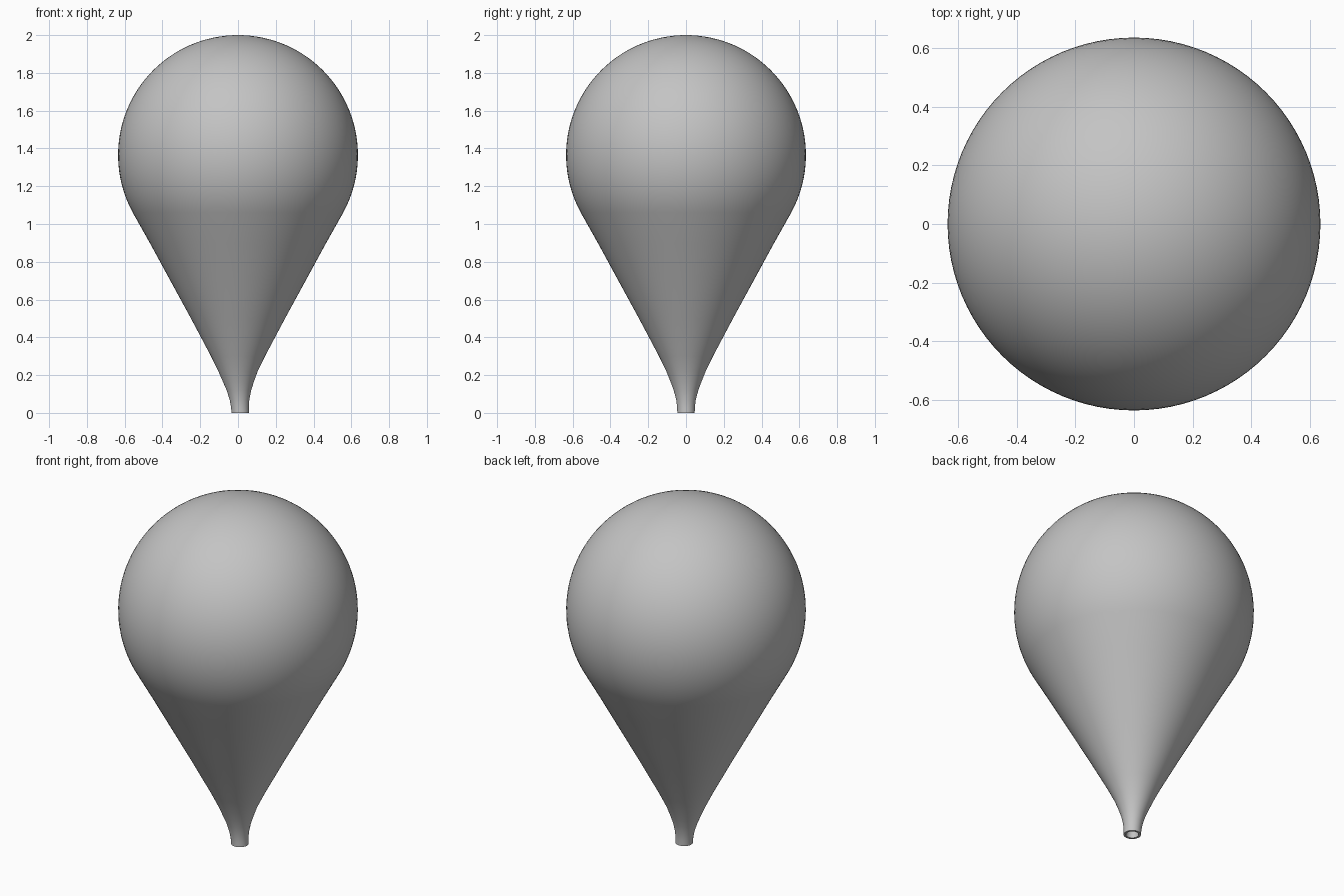
import bpy
import bmesh
from math import sin, cos, pi, radians, atan2

cube = bpy.data.objects.get("Cube")
if cube:
    bpy.data.objects.remove(cube, do_unlink=True)

SEGMENTS = 96
RADIUS = 0.635
CENTRE_Z = 2 - RADIUS


def make_material(name, colour):
    mat = bpy.data.materials.new(name)
    mat.use_nodes = True
    mat.diffuse_color = colour
    mat.node_tree.nodes["Principled BSDF"].inputs["Base Color"].default_value = colour
    return mat


# Profile from the recessed mouth, up the neck and the cone
profile = [(0.03, 0.04), (0.034, 0.0), (0.046, 0.0), (0.047, 0.03),
           (0.052, 0.07), (0.065, 0.12), (0.082, 0.165), (0.104, 0.22),
           (0.143, 0.3), (0.249, 0.5), (0.358, 0.7), (0.467, 0.9)]

# Round top, starting where the cone meets it
start = radians(-28.7)
STEPS = 40
for i in range(STEPS):
    a = start + (pi / 2 - start) * i / STEPS
    profile.append((RADIUS * cos(a), CENTRE_Z + RADIUS * sin(a)))


def neck_shift(z):
    # The neck hangs slightly off centre
    return 0.012 * max(0, 1 - z / 0.2)


# Revolve the profile into a closed skin
bm = bmesh.new()
rings = []
for r, z in profile:
    rings.append([bm.verts.new((r * cos(2 * pi * k / SEGMENTS) + neck_shift(z),
                                r * sin(2 * pi * k / SEGMENTS), z))
                  for k in range(SEGMENTS)])
for low, high in zip(rings, rings[1:]):
    for k in range(SEGMENTS):
        n = (k + 1) % SEGMENTS
        bm.faces.new((low[k], low[n], high[n], high[k]))
tip = bm.verts.new((0, 0, 2))
for k in range(SEGMENTS):
    bm.faces.new((rings[-1][k], rings[-1][(k + 1) % SEGMENTS], tip))
bm.faces.new(list(reversed(rings[0])))
bmesh.ops.recalc_face_normals(bm, faces=bm.faces)

mesh = bpy.data.meshes.new("balloon")
bm.to_mesh(mesh)
bm.free()
mesh.materials.append(make_material("grey rubber", (0.55, 0.55, 0.55, 1)))
balloon = bpy.data.objects.new("balloon", mesh)
bpy.context.collection.objects.link(balloon)

bpy.ops.object.select_all(action="DESELECT")
balloon.select_set(True)
bpy.context.view_layer.objects.active = balloon
bpy.ops.object.shade_smooth_by_angle(angle=radians(40))
